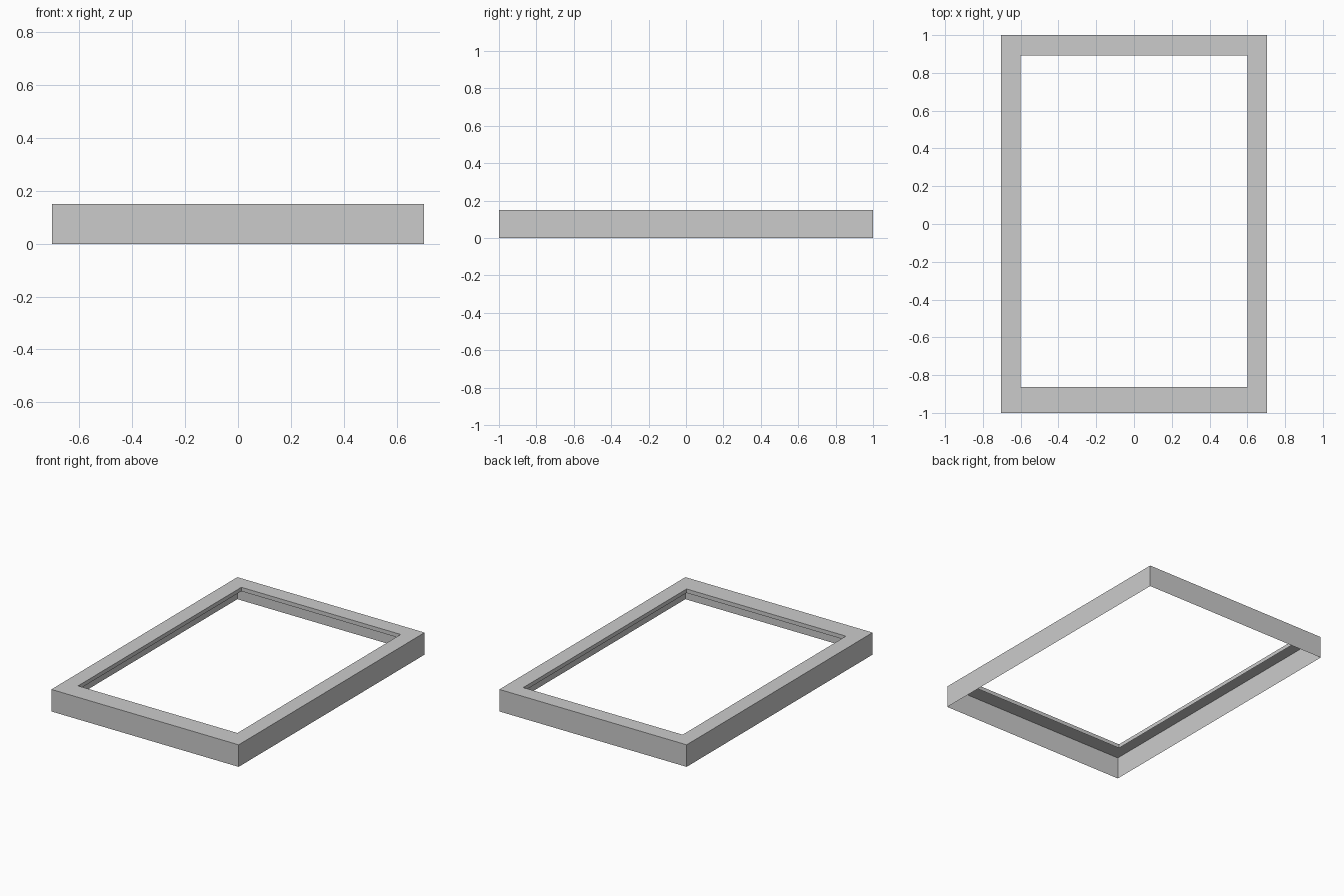
import bpy
import bmesh

cube = bpy.data.objects.get("Cube")
if cube:
    bpy.data.objects.remove(cube, do_unlink=True)

# One plain grey for the whole frame
grey = bpy.data.materials.new("plain_grey")
grey.use_nodes = True
colour = (0.6, 0.6, 0.6, 1)
grey.diffuse_color = colour
grey.node_tree.nodes["Principled BSDF"].inputs["Base Color"].default_value = colour

HEIGHT = 0.15
LIP = 0.027
OUTER = (0.705, -1.0, 1.0)     # half width, front y, back y
INNER = (0.6, -0.863, 0.893)


def ring(bm, size, z):
    """Rectangle of four vertices, counter-clockwise from above."""
    half, front, back = size
    corners = ((-half, front), (half, front), (half, back), (-half, back))
    return [bm.verts.new((x, y, z)) for x, y in corners]


def sheet_band(name, lower, upper):
    """Open band of four sheet faces joining two rectangles."""
    bm = bmesh.new()
    a, b = ring(bm, *lower), ring(bm, *upper)
    for i in range(4):
        j = (i + 1) % 4
        bm.faces.new((a[i], a[j], b[j], b[i]))
    mesh = bpy.data.meshes.new(name)
    bm.to_mesh(mesh)
    bm.free()
    mesh.materials.append(grey)
    obj = bpy.data.objects.new(name, mesh)
    bpy.context.collection.objects.link(obj)
    return obj


# Thin skirt, flat top rim, and short lip hanging around the opening
sheet_band("outer_wall", (OUTER, 0), (OUTER, HEIGHT))
sheet_band("top_rim", (OUTER, HEIGHT), (INNER, HEIGHT))
sheet_band("inner_lip", (INNER, HEIGHT), (INNER, HEIGHT - LIP))
